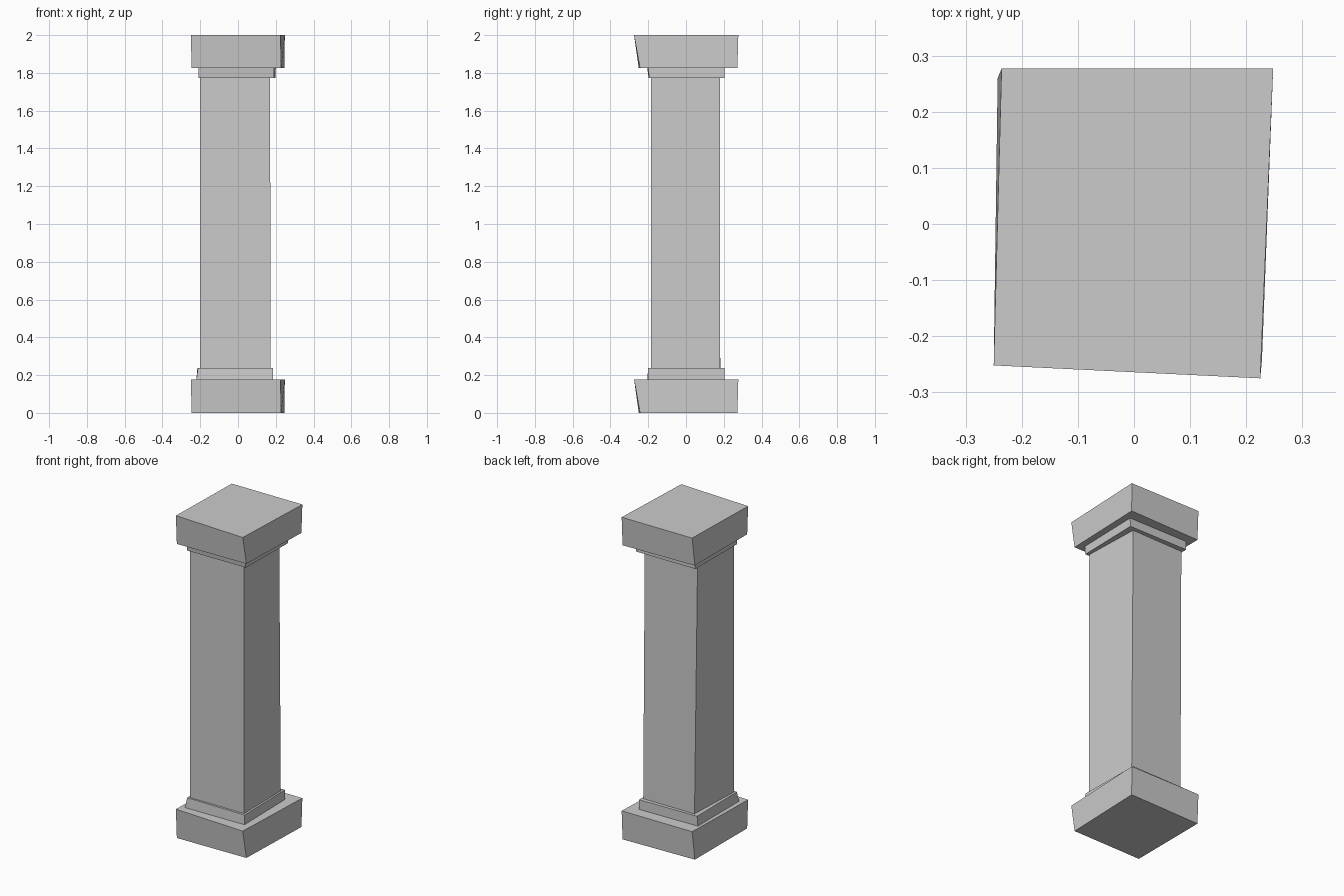
import bpy
import bmesh

cube = bpy.data.objects.get("Cube")
if cube:
    bpy.data.objects.remove(cube, do_unlink=True)

stone = bpy.data.materials.new("grey_stone")
stone.use_nodes = True
stone.diffuse_color = (0.6, 0.6, 0.6, 1)
stone.node_tree.nodes["Principled BSDF"].inputs["Base Color"].default_value = (0.6, 0.6, 0.6, 1)


def block(name, z0, z1, lower, upper):
    """Uneven four-sided block; outlines run counter-clockwise from front left."""
    bm = bmesh.new()
    bottom = [bm.verts.new((x, y, z0)) for x, y in lower]
    top = [bm.verts.new((x, y, z1)) for x, y in upper]
    bm.faces.new(bottom[::-1])
    bm.faces.new(top)
    for i in range(4):
        j = (i + 1) % 4
        bm.faces.new((bottom[i], bottom[j], top[j], top[i]))
    mesh = bpy.data.meshes.new(name)
    bm.to_mesh(mesh)
    bm.free()
    mesh.materials.append(stone)
    obj = bpy.data.objects.new(name, mesh)
    bpy.context.collection.objects.link(obj)
    return obj


# Plinth and capital share the same crooked slab
slab_low = [(-0.245, -0.25), (0.228, -0.243), (0.245, 0.272), (-0.243, 0.26)]
slab_high = [(-0.25, -0.252), (0.225, -0.275), (0.248, 0.277), (-0.236, 0.277)]
block("plinth", 0, 0.178, slab_low, slab_high)
block("capital", 1.825, 2, slab_low, slab_high)

# Collars where the shaft meets the slabs
block("lower_collar", 0.178, 0.238,
      [(-0.22, -0.205), (0.185, -0.2), (0.178, 0.205), (-0.22, 0.198)],
      [(-0.212, -0.196), (0.185, -0.2), (0.178, 0.205), (-0.215, 0.198)])
block("upper_collar", 1.773, 1.825,
      [(-0.21, -0.198), (0.19, -0.195), (0.198, 0.205), (-0.207, 0.205)],
      [(-0.21, -0.205), (0.19, -0.2), (0.2, 0.205), (-0.207, 0.205)])

# Slightly twisted square shaft
block("shaft", 0.178, 1.825,
      [(-0.2, -0.185), (0.172, -0.185), (0.168, 0.18), (-0.185, 0.182)],
      [(-0.2, -0.185), (0.17, -0.185), (0.157, 0.18), (-0.2, 0.172)])
